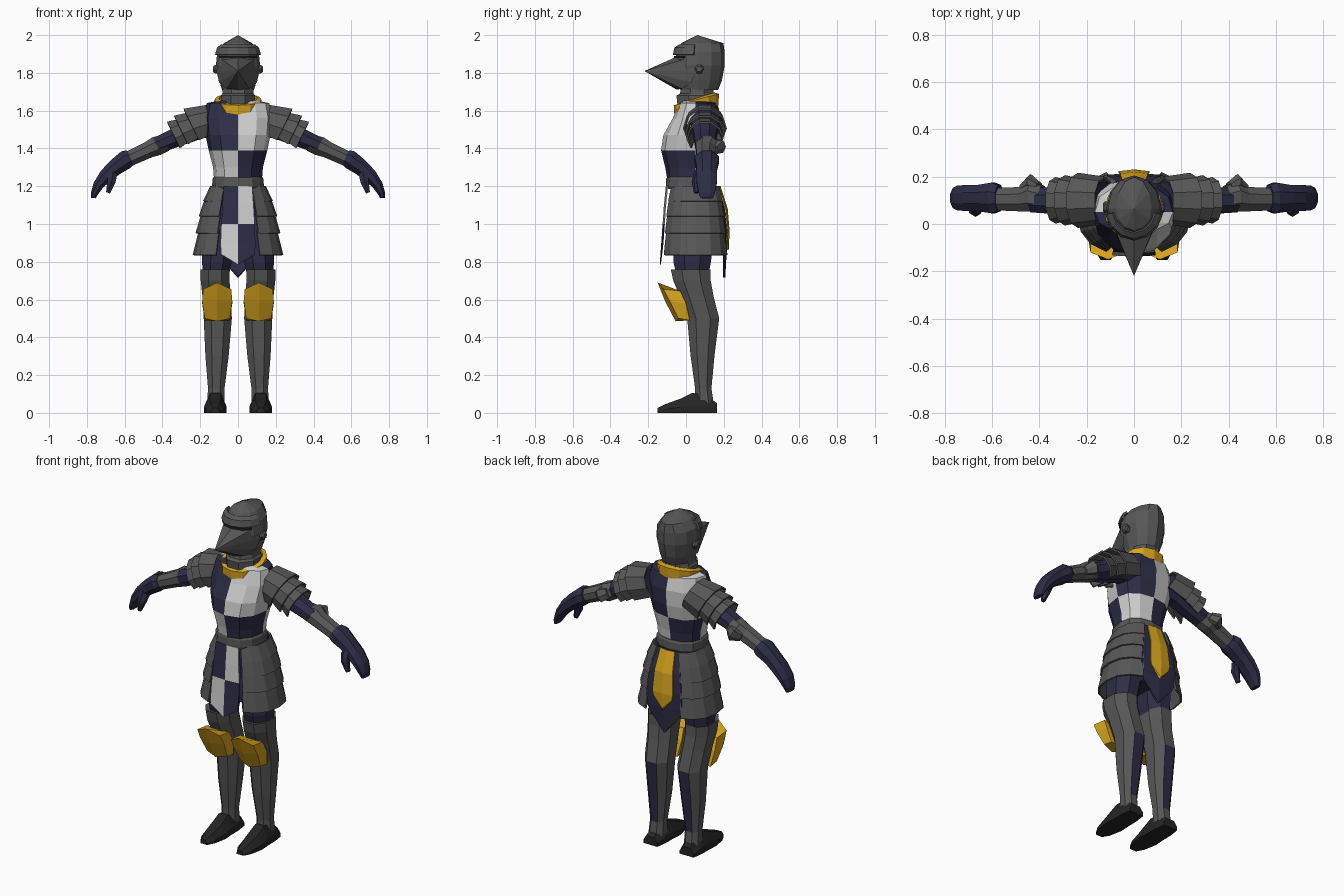
import bpy, bmesh, math
from mathutils import Vector

if "Cube" in bpy.data.objects:
    bpy.data.objects.remove(bpy.data.objects["Cube"])


def material(name, rgb):
    m = bpy.data.materials.new(name)
    m.diffuse_color = (*rgb, 1)
    m.use_nodes = True
    m.node_tree.nodes["Principled BSDF"].inputs["Base Color"].default_value = m.diffuse_color
    return m


STEEL = material("dark steel", (0.095, 0.095, 0.095))
NAVY = material("navy cloth", (0.026, 0.026, 0.062))
WHITE = material("white cloth", (0.62, 0.62, 0.62))
GOLD = material("gold", (0.70, 0.38, 0.012))
BLACK = material("black leather", (0.018, 0.018, 0.018))


def loft(name, rings, mats, rule=None, closed=True, cap=True, thick=0, mirror=False):
    """Skin a list of equally sized point rings; rule picks the material slot of a face."""
    bm = bmesh.new()
    vs = [[bm.verts.new(p) for p in r] for r in rings]
    n = len(rings[0])
    for a, b in zip(vs, vs[1:]):
        for i in range(n if closed else n - 1):
            j = (i + 1) % n
            bm.faces.new((a[i], a[j], b[j], b[i]))
    if closed and cap:
        bm.faces.new(vs[0])
        bm.faces.new(vs[-1])
    bmesh.ops.remove_doubles(bm, verts=bm.verts, dist=0.0005)
    bmesh.ops.recalc_face_normals(bm, faces=bm.faces)
    bm.normal_update()
    if rule:
        for f in bm.faces:
            f.material_index = rule(f.calc_center_median(), f.normal)
    me = bpy.data.meshes.new(name)
    bm.to_mesh(me)
    bm.free()
    ob = bpy.data.objects.new(name, me)
    bpy.context.collection.objects.link(ob)
    for m in mats:
        me.materials.append(m)
    if thick:
        mod = ob.modifiers.new("thickness", 'SOLIDIFY')
        mod.thickness = thick
        mod.offset = 0
    if mirror:
        ob.modifiers.new("mirror", 'MIRROR')
    return ob


def angles(n, start=0.0, end=360.0):
    full = end - start >= 360
    return [math.radians(start + (end - start) * i / (n if full else n - 1)) for i in range(n)]


def soft(v, power):
    return math.copysign(abs(v) ** power, v)


def level(z, cx, rx, yf, yb, ang, seam=None, power=1.0, tilt=0):
    """Horizontal oval with separate front and back depth around a side seam."""
    seam = (yf + yb) / 2 if seam is None else seam
    pts = []
    for a in ang:
        s, c = soft(math.sin(a), power), soft(math.cos(a), power)
        pts.append((cx + rx * c, seam + s * ((yb - seam) if s > 0 else (seam - yf)), z + tilt * s))
    return pts


def limb(x, z, r, ry, ang, y=0.1, slope=-26.0):
    """Ring across an arm that runs outward with the given slope in degrees."""
    t = math.radians(slope)
    up = Vector((-math.sin(t), 0, math.cos(t)))
    return [Vector((x, y, z)) + up * (r * math.sin(a)) + Vector((0, ry * math.cos(a), 0)) for a in ang]


A8, A8H, A12 = angles(8), angles(8, 22.5, 382.5), angles(12)
A6 = angles(6, 0, 360)


# Quartered torso, colours alternate across the centre, the side seam and the waist
def quarters(c, n):
    return int((c.x > 0) ^ (c.y > 0.05) ^ (c.z < 1.39))


torso = [(1.21, .125, -.095, .14), (1.30, .132, -.11, .15), (1.39, .155, -.132, .168), (1.47, .172, -.12, .185),
         (1.56, .18, -.07, .188), (1.64, .165, -.035, .165), (1.655, .09, -.02, .13)]
loft("torso", [level(z, 0, rx, f, b, A12, .05, .85) for z, rx, f, b in torso], [NAVY, WHITE], quarters)
loft("belt", [level(z, 0, rx, -rx + .03, rx + .022, A12, .04, .85)
              for z, rx in ((1.185, .132), (1.20, .137), (1.24, .135), (1.25, .128))], [STEEL])

# Gorget and tilted gold collar
loft("gorget", [level(z, 0, rx, f, b, A8H, .06) for z, rx, f, b in
                ((1.60, .10, -.05, .16), (1.68, .098, -.06, .16), (1.69, .09, -.04, .155), (1.73, .085, -.03, .15))],
     [STEEL])
loft("collar", [level(z, 0, rx, f, b, A12, .055, .9, .03) for z, rx, f, b in
                ((1.598, .112, -.055, .165), (1.655, .12, -.06, .17), (1.66, .10, -.04, .15))],
     [GOLD], cap=False, thick=.012)

# Helmet dome, brow, eye slit, beaked visor and side bolts
helm = [(1.71, .085, -.03, .17), (1.76, .10, -.045, .19), (1.84, .117, -.055, .205), (1.91, .11, -.052, .205),
        (1.957, .075, -.025, .198), (2.0, .0, .06, .06)]
loft("helmet", [level(z, 0, rx, f, b, A12, .065) for z, rx, f, b in helm], [STEEL], cap=False)
front = angles(7, 190, 350)
loft("brow", [level(z, 0, rx, f, .2, front, .065) for z, rx, f in
              ((1.895, .118, -.064), (1.93, .108, -.056), (1.945, .09, -.035))], [STEEL], closed=False, thick=.012)
loft("eye_slit", [level(z, 0, .119, -.06, .2, angles(5, 215, 325), .065) for z in (1.878, 1.89)],
     [BLACK], closed=False, thick=.006)
half = [(.09, 0, 1.875), (.114, .05, 1.81), (.10, .03, 1.75), (.06, -.02, 1.715)]
base = [(0, -.062, 1.88)] + half + [(0, -.05, 1.712)] + [(-x, y, z) for x, y, z in reversed(half)]
tip = Vector((0, -.22, 1.81))
loft("visor", [base, [Vector(p).lerp(tip, .35) for p in base], [tip] * len(base)], [STEEL], cap=False)
loft("visor_bolt", [[(x, .07 + r * math.cos(a), 1.82 + r * math.sin(a)) for a in A6]
                    for x, r in ((.10, .026), (.122, .026), (.132, .016))], [STEEL], mirror=True)

# Hip block and layered skirt plates
loft("hips", [level(z, 0, rx, -.07, .15, A8H, .04) for z, rx in ((.86, .17), (1.0, .17), (1.2, .125))], [NAVY])
side = angles(7, -66, 66)
tiers = [(1.20, 1.12, .142, .18), (1.14, 1.04, .168, .203), (1.06, .95, .188, .22), (.97, .835, .202, .235)]
for k, (zt, zb, rt, rb) in enumerate(tiers):
    loft(f"skirt_plate_{k + 1}",
         [level(z, 0, r, .05 - r * .45 - .07, .045 + r * .5 + .065, side, .05, .8) for z, r in ((zt, rt), (zb, rb))],
         [STEEL], closed=False, thick=.01, mirror=True)


# Hanging cloths: rows of (centre height, edge height, depth, half width)
def cloth(name, rows, mats, rule=None, bow=.008):
    return loft(name, [[(-w, y, ze), (0, y + bow, zc), (w, y, ze)] for zc, ze, y, w in rows],
                mats, rule, closed=False, thick=.006)


cloth("front_tabard", [(1.20, 1.20, -.098, .075), (1.10, 1.10, -.108, .082), (1.0, 1.0, -.115, .088),
                       (.90, .90, -.122, .092), (.785, .84, -.13, .09)], [NAVY, WHITE],
      lambda c, n: int((c.x > 0) ^ (c.z < 1.0)), -.006)
cloth("back_cloth", [(1.20, 1.20, .16, .075), (1.08, 1.08, .195, .10), (.97, .97, .205, .115),
                     (.86, .88, .205, .118), (.72, .83, .198, .10), (.72, .72, .195, .002)], [NAVY])
cloth("back_gold_panel", [(1.20, 1.20, .172, .048), (1.08, 1.08, .21, .058), (.96, .96, .22, .066),
                          (.87, .93, .216, .06), (.865, .865, .214, .002)], [GOLD])

# Legs: thigh, plated shin with open cloth back, knee guard, shoe
loft("thigh", [level(z, cx, rx, f, b, A8H) for z, cx, rx, f, b in
               ((.70, .118, .07, -.05, .12), (.80, .112, .085, -.075, .14), (.95, .10, .092, -.075, .16),
                (1.05, .09, .085, -.06, .15))], [NAVY], mirror=True)
leg = [(.755, .122, .074, -.07, .12), (.76, .122, .083, -.088, .136), (.70, .121, .082, -.075, .138),
       (.62, .114, .08, -.04, .152), (.50, .107, .08, .0, .182), (.30, .111, .066, .02, .155),
       (.13, .115, .047, .045, .138), (.05, .117, .05, .045, .15)]
loft("leg_armour", [level(z, cx, rx, f, b, A8H, None, .9) for z, cx, rx, f, b in leg], [STEEL, NAVY],
     lambda c, n: int(n.y > .85 and .12 < c.z < .5), mirror=True)


def knee_row(zc, ze, yc, ye, back, w, cx=.11):
    return [(cx - w, ye, ze), (cx, yc, zc), (cx + w, ye, ze), (cx + w, back, ze - .01), (cx - w, back, ze - .01)]


loft("knee_guard", [knee_row(.69, .655, -.15, -.12, -.03, .074), knee_row(.59, .59, -.11, -.085, .0, .08),
                    knee_row(.485, .50, -.055, -.04, .02, .066)], [GOLD], mirror=True)
shoe = [(-.152, .022, .026), (-.11, .045, .046), (-.03, .06, .075), (.03, .056, .105), (.10, .055, .10),
        (.165, .046, .05)]
loft("shoe", [[(.12 + w * a, y, h * b) for a, b in
               ((-1, 0), (1, 0), (1, .4), (.5, 1), (-.5, 1), (-1, .4))] for y, w, h in shoe], [BLACK], mirror=True)

# Arms: sleeve, overlapping shoulder plates, elbow and forearm armour
loft("sleeve", [limb(x, z, r, ry, A8H) for x, z, r, ry in
                ((.13, 1.54, .085, .085), (.22, 1.515, .075, .075), (.33, 1.457, .055, .062),
                 (.43, 1.415, .047, .055))], [NAVY], mirror=True)
cover = angles(8, -40, 220)
plates = [((.125, 1.545, .095), (.24, 1.51, .112)), ((.22, 1.515, .085), (.295, 1.482, .102)),
          ((.27, 1.49, .075), (.335, 1.457, .094))]
for k, pair in enumerate(plates):
    loft(f"shoulder_plate_{k + 1}", [limb(x, z, r, r, cover, y=.1) for x, z, r in pair], [STEEL],
         closed=False, thick=.01, mirror=True)
loft("forearm_armour", [limb(x, z, r, ry, A8H, y) for x, z, r, ry, y in
                        ((.385, 1.43, .05, .06, .105), (.43, 1.413, .056, .068, .115), (.47, 1.395, .048, .056, .105),
                         (.60, 1.335, .043, .05, .105))], [STEEL], mirror=True)
loft("elbow_wing", [limb(x, z, r, ry, A6, y) for x, z, r, ry, y in
                    ((.40, 1.425, .03, .02, .16), (.437, 1.41, .042, .03, .182), (.475, 1.39, .025, .015, .155))],
     [STEEL], mirror=True)

# Gauntlet with curled fingers and thumb
hand = [(.57, 1.352, .046, .06, -26), (.595, 1.34, .054, .07, -28), (.65, 1.30, .047, .06, -38),
        (.70, 1.255, .04, .06, -45), (.74, 1.205, .03, .056, -60), (.758, 1.165, .022, .046, -78),
        (.766, 1.137, .013, .036, -85)]
loft("gauntlet", [limb(x, z, r, ry, A8H, .11, t) for x, z, r, ry, t in hand], [NAVY], mirror=True)
loft("thumb", [limb(x, z, r, r, A6, y, t) for x, z, r, y, t in
               ((.66, 1.28, .03, .075, -55), (.67, 1.225, .025, .055, -75), (.688, 1.165, .013, .055, -70))],
     [NAVY], mirror=True)
